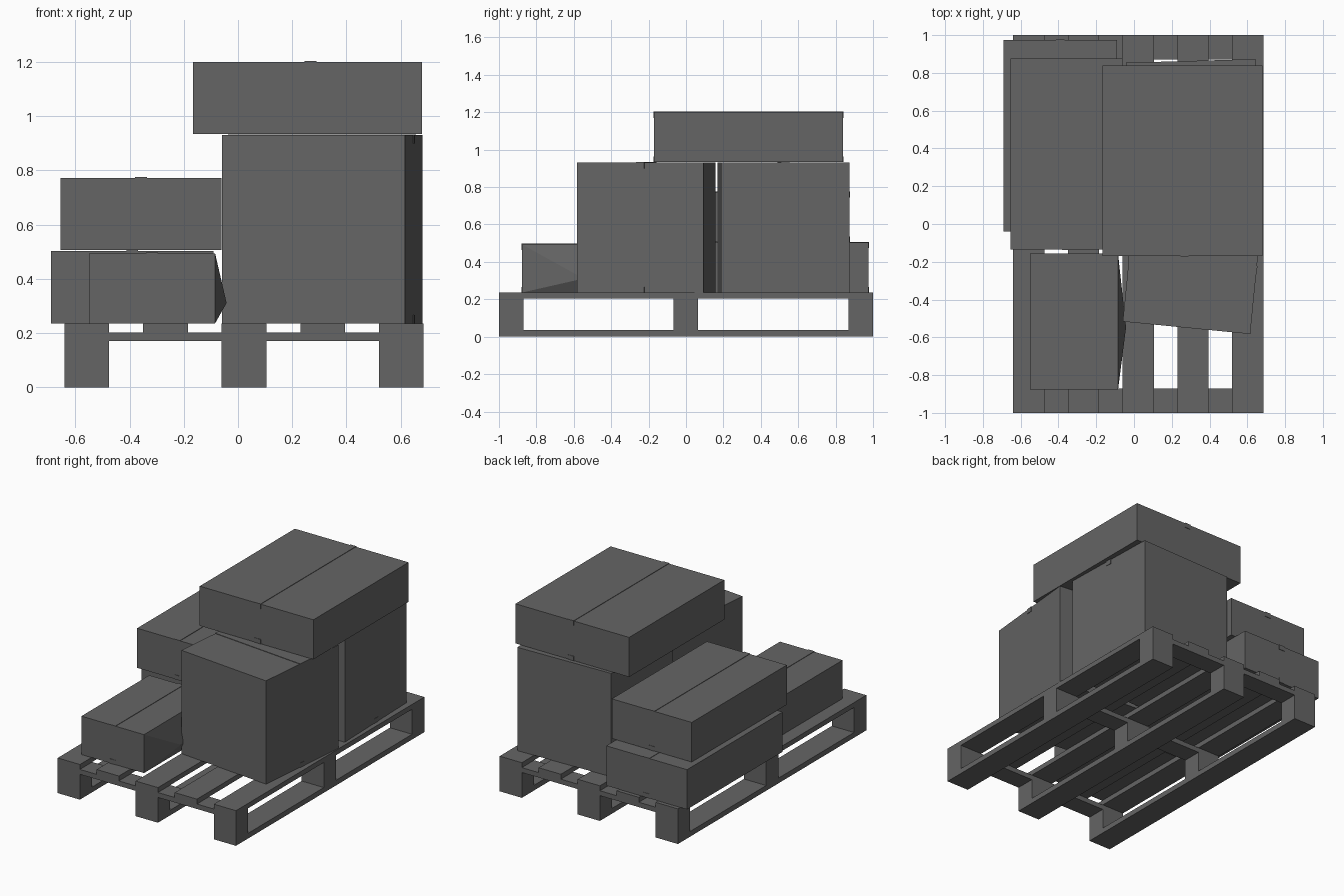
import bpy, bmesh, math
from mathutils import Matrix, Vector

if "Cube" in bpy.data.objects:
    bpy.data.objects.remove(bpy.data.objects["Cube"])

grey = bpy.data.materials.new("dark grey")
grey.diffuse_color = (0.13, 0.13, 0.13, 1)
grey.use_nodes = True
grey.node_tree.nodes["Principled BSDF"].inputs["Base Color"].default_value = grey.diffuse_color


def make(name, blocks, angle=0.0, loc=(0, 0, 0), edit=None):
    """One object from axis-aligned blocks given as (x0, x1, y0, y1, z0, z1)."""
    bm = bmesh.new()
    for x0, x1, y0, y1, z0, z1 in blocks:
        m = Matrix.Translation(((x0 + x1) / 2, (y0 + y1) / 2, (z0 + z1) / 2))
        m = m @ Matrix.Diagonal((x1 - x0, y1 - y0, z1 - z0, 1))
        bmesh.ops.create_cube(bm, size=1, matrix=m)
    if edit:
        edit(bm)
    mesh = bpy.data.meshes.new(name)
    bm.to_mesh(mesh)
    bm.free()
    mesh.materials.append(grey)
    ob = bpy.data.objects.new(name, mesh)
    ob.location = loc
    ob.rotation_euler.z = angle
    bpy.context.collection.objects.link(ob)
    return ob


def carton(name, cx, cy, sx, sy, z0, z1, angle=0.0, tape_x=0.0, turn=False, edit=None):
    """Closed cardboard box with a thin tape strip over the top seam and short end tabs."""
    hx, hy, h = sx / 2, sy / 2, z1 - z0
    make(name, [(-hx, hx, -hy, hy, 0, h)], angle, (cx, cy, z0), edit)
    t, w, tab = 0.003, 0.022, 0.03
    length = hx if turn else hy
    strips = [(tape_x - w, tape_x + w, -length, length, h, h + t)]
    for s in (-1, 1):
        a, b = sorted((s * length, s * (length + t)))
        strips.append((tape_x - w, tape_x + w, a, b, h - tab, h + t))
        strips.append((tape_x - w, tape_x + w, a, b, 0, tab))
    make(name + "_tape", strips, angle + (math.pi / 2 if turn else 0), (cx, cy, z0))


# Pallet: runners, blocks, cross boards and deck boards
W = 0.165
X0, X1 = -0.64, 0.685
runner_x = (-0.64, -0.06, 0.52)
rows = ((-1, -0.87), (-0.067, 0.063), (0.87, 1))
make("pallet_runners", [(x, x + W, -1, 1, 0, 0.035) for x in runner_x])
make("pallet_blocks", [(x, x + W, a, b, 0.035, 0.17) for x in runner_x for a, b in rows])
make("pallet_cross_boards", [(X0, X1, a, b, 0.17, 0.203) for a, b in rows])
make("pallet_deck_boards", [(X0 + 0.29 * i, X0 + 0.29 * i + W, -1, 1, 0.203, 0.236)
                            for i in range(5)])


# Small front box has its right side bulging out to a point
def bulge(bm):
    bm.faces.ensure_lookup_table()
    side = max(bm.faces, key=lambda f: f.calc_center_median().x)
    tip = bmesh.ops.poke(bm, faces=[side])["verts"][0]
    tip.co = Vector((0.275, -0.03, 0.075))


# Cartons
carton("low_rear_left_box", -0.39, 0.467, 0.60, 1.015, 0.236, 0.503)
carton("upper_rear_left_box", -0.358, 0.37, 0.594, 1.01, 0.507, 0.773)
carton("small_front_left_box", -0.317, -0.517, 0.465, 0.72, 0.236, 0.494, edit=bulge)
carton("tall_front_box", 0.311, -0.212, 0.678, 0.678, 0.236, 0.93, math.radians(-5.6), turn=True)
carton("tall_rear_box", 0.31, 0.521, 0.685, 0.685, 0.236, 0.93, math.radians(1.6), turn=True)
carton("flat_top_box", 0.257, 0.335, 0.845, 1.01, 0.934, 1.2, tape_x=0.01)
